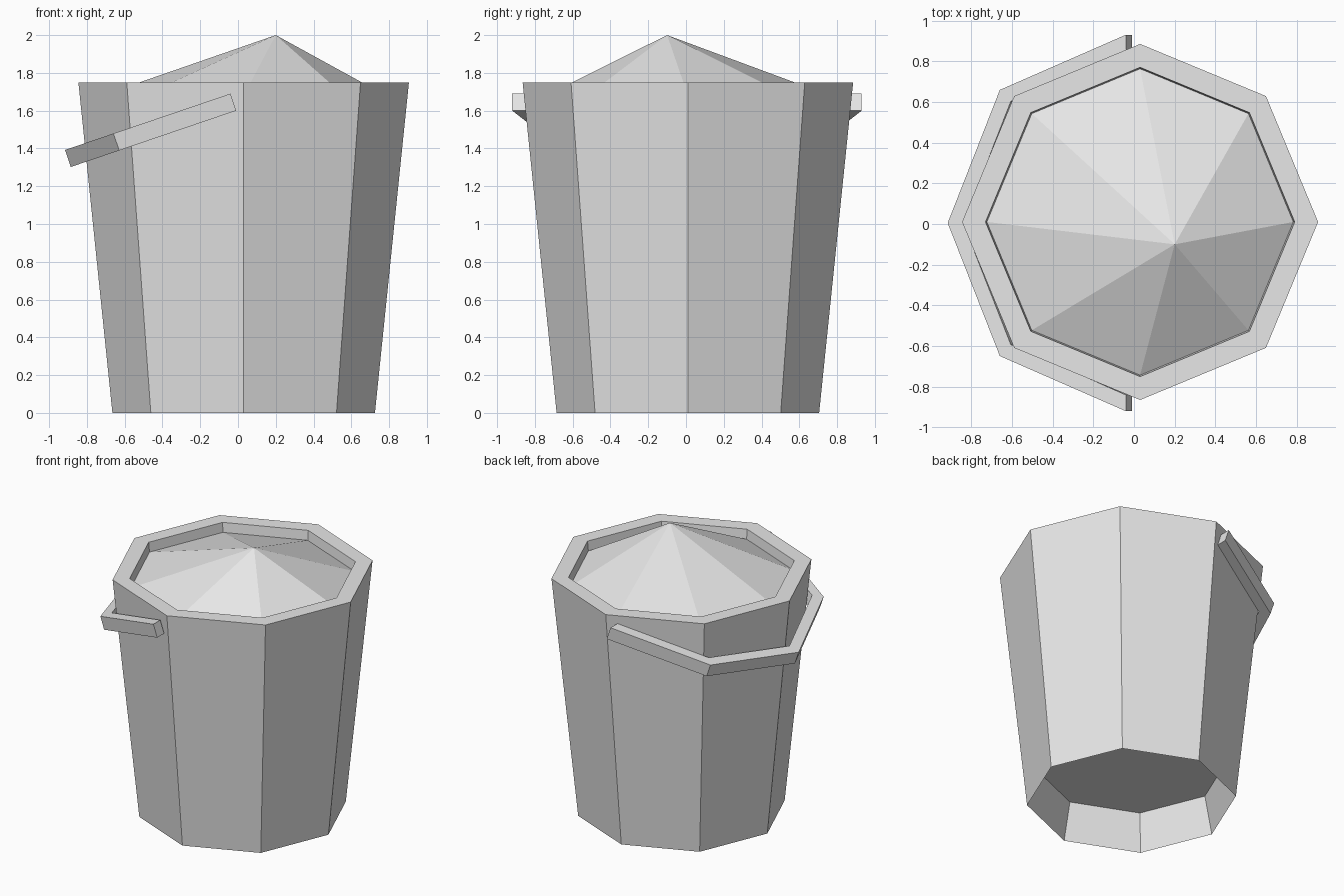
import bpy, bmesh
from math import cos, sin, pi, radians
from mathutils import Matrix

SIDES = 8
CENTRE = (0.03, 0.01)

cube = bpy.data.objects.get("Cube")
if cube:
    bpy.data.objects.remove(cube, do_unlink=True)

grey = bpy.data.materials.new("light_grey")
grey.use_nodes = True
colour = (0.8, 0.8, 0.8, 1)
grey.diffuse_color = colour
grey.node_tree.nodes["Principled BSDF"].inputs["Base Color"].default_value = colour


def finish(bm, name):
    bmesh.ops.recalc_face_normals(bm, faces=bm.faces)
    mesh = bpy.data.meshes.new(name)
    bm.to_mesh(mesh)
    bm.free()
    mesh.materials.append(grey)
    obj = bpy.data.objects.new(name, mesh)
    bpy.context.collection.objects.link(obj)
    return obj


def ring(bm, radius, z):
    cx, cy = CENTRE
    return [bm.verts.new((cx + radius * cos(2 * pi * i / SIDES),
                          cy + radius * sin(2 * pi * i / SIDES), z))
            for i in range(SIDES)]


def bridge(bm, a, b, closed=True):
    n = len(a)
    for i in range(n if closed else n - 1):
        j = (i + 1) % n
        bm.faces.new((a[i], a[j], b[j], b[i]))


# Bucket: recessed underside, tapered walls, rim, and off-centre heap of contents
bm = bmesh.new()
profile = [(0.635, 0.27), (0.695, 0), (0.875, 1.75), (0.76, 1.75), (0.753, 1.68)]
rings = [ring(bm, r, z) for r, z in profile]
for lower, upper in zip(rings, rings[1:]):
    bridge(bm, lower, upper)
bm.faces.new(rings[0])
peak = bm.verts.new((0.2, -0.1, 2.0))
for i in range(SIDES):
    bm.faces.new((rings[-1][i], rings[-1][(i + 1) % SIDES], peak))
finish(bm, "bucket")

# Handle: square bar bent round half an octagon, hanging down at the right
bm = bmesh.new()
sections = []
for i in range(SIDES // 2 + 1):
    a = pi / 2 + 2 * pi * i / SIDES
    sections.append([bm.verts.new((r * cos(a), r * sin(a), z))
                     for r, z in ((0.845, -0.0475), (0.925, -0.0475),
                                  (0.925, 0.0475), (0.845, 0.0475))])
for a, b in zip(sections, sections[1:]):
    bridge(bm, a, b)
bm.faces.new(sections[0])
bm.faces.new(sections[-1])
tilt = Matrix.Translation((-0.025, 0.005, 1.645)) @ Matrix.Rotation(radians(-18.8), 4, "Y")
bmesh.ops.transform(bm, matrix=tilt, verts=bm.verts)
finish(bm, "handle")
